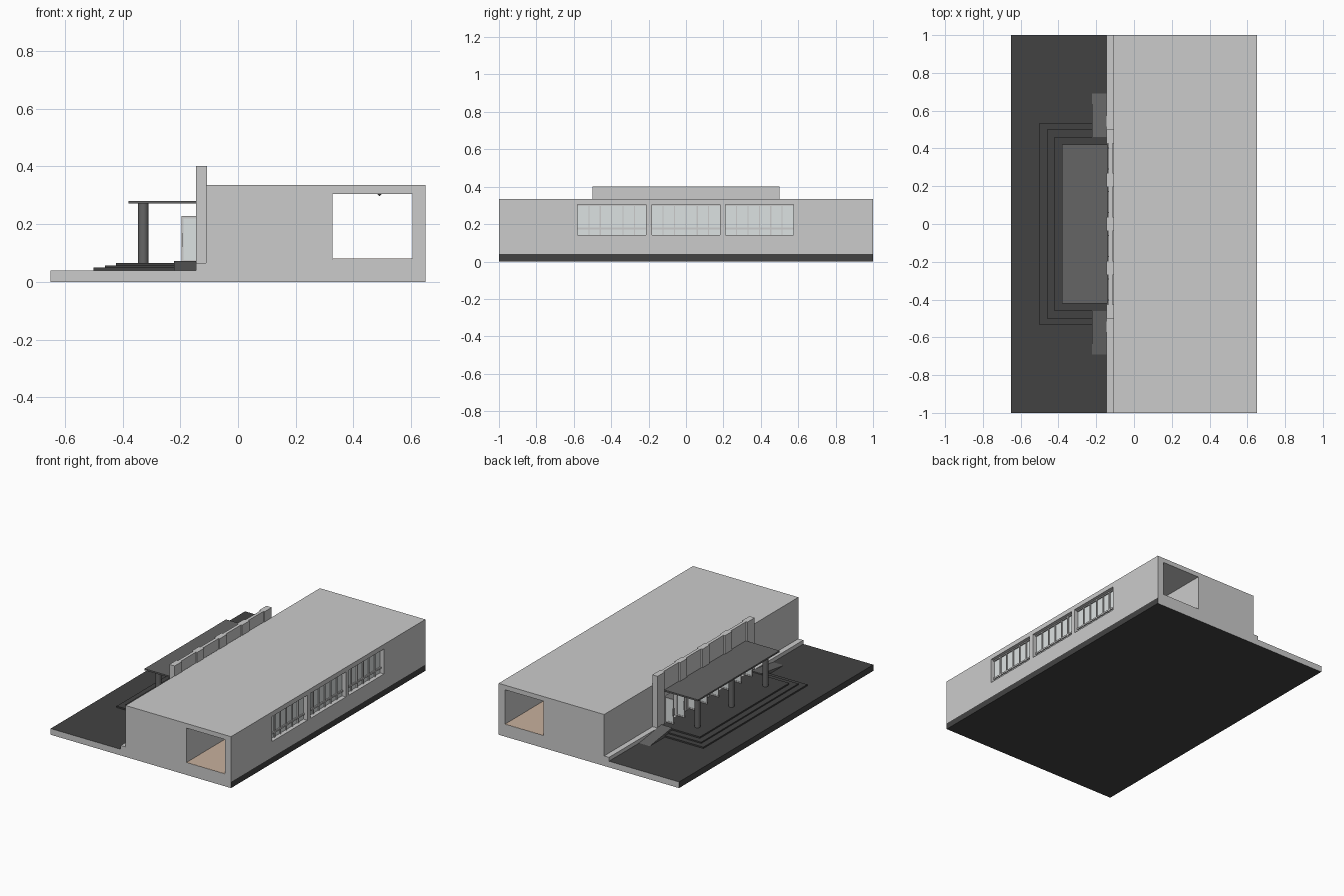
import bpy, bmesh, math

if "Cube" in bpy.data.objects:
    bpy.data.objects.remove(bpy.data.objects["Cube"])


def material(name, c):
    m = bpy.data.materials.new(name)
    m.diffuse_color = (*c, 1)
    m.use_nodes = True
    m.node_tree.nodes["Principled BSDF"].inputs["Base Color"].default_value = m.diffuse_color
    return m


DARK = material("dark_paving", (0.055, 0.055, 0.055))
MID = material("mid_grey", (0.13, 0.13, 0.13))
GLASS = material("pale_glass", (0.72, 0.76, 0.76))
TAN = material("tan_floor", (0.58, 0.44, 0.34))


def finish(bm, name, mat=None):
    me = bpy.data.meshes.new(name)
    bmesh.ops.recalc_face_normals(bm, faces=bm.faces)
    bm.to_mesh(me)
    bm.free()
    ob = bpy.data.objects.new(name, me)
    bpy.context.collection.objects.link(ob)
    if mat:
        me.materials.append(mat)
    return ob


def boxes(name, items, mat=None):
    """One object from (x0, x1, y0, y1, z0, z1) boxes."""
    bm = bmesh.new()
    for x0, x1, y0, y1, z0, z1 in items:
        vs = bmesh.ops.create_cube(bm, size=1)["verts"]
        for v in vs:
            v.co.x = x1 if v.co.x > 0 else x0
            v.co.y = y1 if v.co.y > 0 else y0
            v.co.z = z1 if v.co.z > 0 else z0
    return finish(bm, name, mat)


def cylinder(name, x, y, z0, z1, r1, r2, mat, sides=32):
    bm = bmesh.new()
    bmesh.ops.create_cone(bm, cap_ends=True, segments=sides, radius1=r1, radius2=r2, depth=z1 - z0)
    bmesh.ops.translate(bm, verts=bm.verts, vec=(x, y, (z0 + z1) / 2))
    ob = finish(bm, name, mat)
    for p in ob.data.polygons:
        p.use_smooth = abs(p.normal.z) < 0.9
    return ob


# Ground slab: dark paving with wall-coloured ends
slab = boxes("ground_slab", [(-0.65, 0.65, -1, 1, 0, 0.04)], DARK)
slab.data.materials.append(None)
for p in slab.data.polygons:
    if abs(p.normal.y) > 0.9:
        p.material_index = 1

# Main block with a through corridor and three window openings
WINDOWS = [(-0.58, -0.215), (-0.183, 0.182), (0.21, 0.575)]
hall = boxes("main_building", [(-0.11, 0.65, -1, 1, 0.04, 0.335)])
cuts = [boxes("corridor_cutter", [(0.328, 0.605, -1.1, 1.1, 0.08, 0.305)]),
        boxes("window_cutter", [(0.55, 0.7, a, b, 0.142, 0.3045) for a, b in WINDOWS])]
for c in cuts:
    c.hide_render = True
    mod = hall.modifiers.new("cut", "BOOLEAN")
    mod.operation, mod.solver, mod.object = "DIFFERENCE", "EXACT", c
bpy.context.view_layer.update()
cut_mesh = bpy.data.meshes.new_from_object(hall.evaluated_get(bpy.context.evaluated_depsgraph_get()))
hall.modifiers.clear()
hall.data = cut_mesh
for c in cuts:
    bpy.data.objects.remove(c)
boxes("corridor_floor", [(0.329, 0.604, -0.999, 0.999, 0.079, 0.0812)], TAN)

# Small ceiling lamps in the corridor
for i in range(3):
    cylinder("ceiling_lamp", 0.49, -0.4 + 0.4 * i, 0.298, 0.305, 0.002, 0.008, MID, 12)

# Window glass and frame bars, six panes per group
for a, b in WINDOWS:
    boxes("window_glass", [(0.618, 0.622, a, b, 0.142, 0.3045)], GLASS)
    step = (b - a) / 6
    bars = [(0.612, 0.63, a + i * step - 0.003, a + i * step + 0.003, 0.142, 0.3045) for i in range(1, 6)]
    bars += [(0.612, 0.63, a, b, z, z + h) for z, h in ((0.172, 0.01), (0.298, 0.006))]
    boxes("window_frame", bars)

# Front ledge, five pilasters and the recessed panels between them
boxes("front_ledge", [(-0.145, -0.11, -1, 1, 0.04, 0.065)])
PIL = [-0.463, -0.232, 0, 0.232, 0.463]
boxes("pilasters", [(-0.145, -0.107, y - 0.037, y + 0.037, 0.065, 0.402) for y in PIL])
for y0, y1 in zip(PIL, PIL[1:]):
    a, b, m = y0 + 0.037, y1 - 0.037, (y0 + y1) / 2
    boxes("bay_panel", [(-0.135, -0.115, a, b, 0.235, 0.402),
                        (-0.135, -0.115, a, m - 0.055, 0.065, 0.235),
                        (-0.135, -0.115, m + 0.055, b, 0.065, 0.235)])
    # Open glazed door leaves
    for s in (-1, 1):
        y = m + s * 0.056
        boxes("door_glass", [(-0.19, -0.14, y - 0.001, y + 0.001, 0.075, 0.222)], GLASS)
        boxes("door_frame", [(-0.195, -0.189, y - 0.003, y + 0.003, 0.068, 0.228),
                             (-0.143, -0.136, y - 0.003, y + 0.003, 0.068, 0.228),
                             (-0.19, -0.14, y - 0.003, y + 0.003, 0.068, 0.076),
                             (-0.19, -0.14, y - 0.003, y + 0.003, 0.220, 0.228)])
        boxes("door_handle", [(-0.193, -0.190, y - 0.007, y + 0.007, 0.12, 0.17)], DARK)

# Three entrance steps
for x, y, z0, z1 in ((-0.5, 0.535, 0.04, 0.049), (-0.46, 0.5, 0.049, 0.057), (-0.422, 0.46, 0.057, 0.066)):
    boxes("entrance_step", [(x, -0.14, -y, y, z0, z1)], DARK)

# Canopy on three round columns
boxes("canopy", [(-0.38, -0.138, -0.42, 0.42, 0.271, 0.281)], MID)
for y in (-0.35, 0, 0.35):
    cylinder("canopy_column", -0.328, y, 0.066, 0.271, 0.018, 0.018, MID)

# Side ramps rising to the landing
for s in (-1, 1):
    bm = bmesh.new()
    f = bm.faces.new([bm.verts.new((-0.222, s * y, z))
                      for y, z in ((0.69, 0.04), (0.46, 0.04), (0.46, 0.073))])
    ext = bmesh.ops.extrude_face_region(bm, geom=[f])["geom"]
    bmesh.ops.translate(bm, vec=(0.078, 0, 0), verts=[g for g in ext if isinstance(g, bmesh.types.BMVert)])
    finish(bm, "side_ramp", MID)
